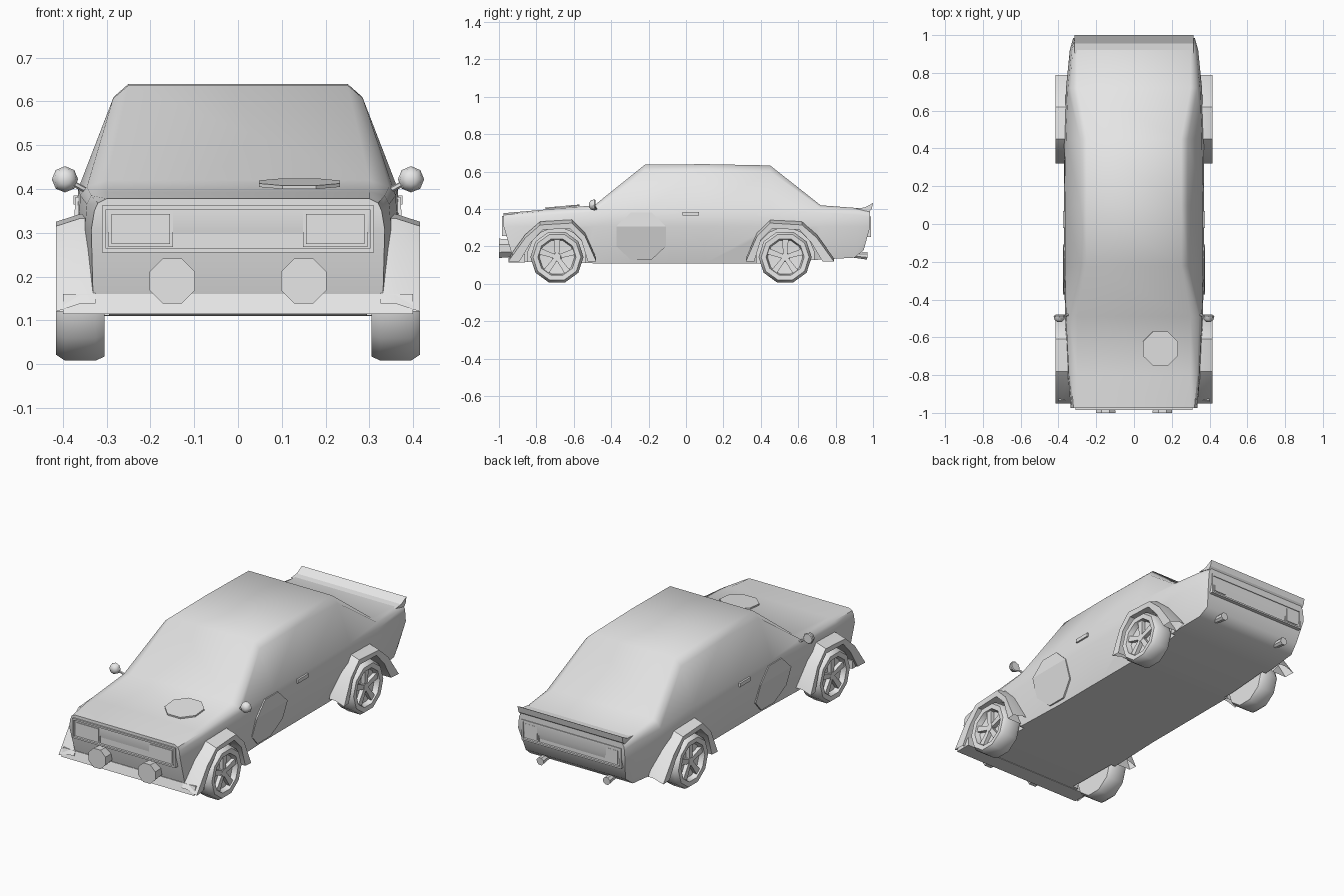
import bpy, bmesh
from math import radians, sin, cos, tau, pi
from mathutils import Vector

if "Cube" in bpy.data.objects:
    bpy.data.objects.remove(bpy.data.objects["Cube"])

paint = bpy.data.materials.new("light grey")
paint.use_nodes = True
paint.diffuse_color = (0.8, 0.8, 0.8, 1)
paint.node_tree.nodes["Principled BSDF"].inputs["Base Color"].default_value = (0.8, 0.8, 0.8, 1)
SIDES = (("left", 1), ("right", -1))


def make(name, verts, faces, smooth=None):
    """Mesh object with outward normals, optionally smoothed below an angle."""
    bm = bmesh.new()
    vs = [bm.verts.new(v) for v in verts]
    for f in faces:
        bm.faces.new([vs[i] for i in f])
    bmesh.ops.recalc_face_normals(bm, faces=bm.faces)
    mesh = bpy.data.meshes.new(name)
    bm.to_mesh(mesh)
    bm.free()
    mesh.materials.append(paint)
    ob = bpy.data.objects.new(name, mesh)
    bpy.context.collection.objects.link(ob)
    if smooth:
        smooth_by(ob, smooth)
    return ob


def smooth_by(ob, angle):
    bpy.ops.object.select_all(action='DESELECT')
    ob.select_set(True)
    bpy.context.view_layer.objects.active = ob
    bpy.ops.object.shade_smooth_by_angle(angle=radians(angle))


def loft(name, rings, closed=True, caps=True, smooth=None):
    """Skin equal-length rings of points."""
    n = len(rings[0])
    verts = [p for r in rings for p in r]
    faces = []
    for k in range(len(rings) - 1):
        for i in range(n if closed else n - 1):
            j = (i + 1) % n
            faces.append((k * n + i, k * n + j, (k + 1) * n + j, (k + 1) * n + i))
    if caps:
        last = (len(rings) - 1) * n
        faces += [tuple(range(n)), tuple(range(last, last + n))]
    return make(name, verts, faces, smooth)


def box(name, x, y, z):
    """Box from (min, max) pairs."""
    return loft(name, [[(x[0], v, z[0]), (x[1], v, z[0]), (x[1], v, z[1]), (x[0], v, z[1])] for v in y])


def extrude_x(name, profile, x0, x1):
    return loft(name, [[(x, y, z) for y, z in profile] for x in (x0, x1)])


def tube(name, a, b, ra, rb, n=8, smooth=None):
    """Tapered cylinder between two points."""
    a, b = Vector(a), Vector(b)
    q = (b - a).to_track_quat('Z', 'Y')
    rings = [[c + q @ Vector((r * cos(tau * (i + .5) / n), r * sin(tau * (i + .5) / n), 0))
              for i in range(n)] for c, r in ((a, ra), (b, rb))]
    return loft(name, rings, smooth=smooth)


# Body stations: y, y at sill, then (half width, z) for sill, crease, shoulder, eave, top
stations = (
    (-.975, -.92, .33, .12, .335, .307, .328, .35, .32, .368, .30, .378),
    (-.80, -.80, .33, .115, .35, .307, .345, .365, .335, .385, .30, .393),
    (-.49, -.49, .32, .11, .365, .307, .36, .385, .345, .405, .30, .42),
    (-.22, -.22, .31, .11, .37, .307, .365, .40, .285, .607, .25, .637),
    (.10, .10, .31, .11, .37, .307, .365, .40, .284, .61, .25, .64),
    (.45, .45, .31, .11, .37, .307, .36, .40, .286, .60, .25, .633),
    (.72, .72, .32, .13, .36, .307, .35, .38, .335, .405, .30, .42),
    (.92, .90, .31, .14, .34, .307, .33, .37, .325, .39, .30, .405),
    (.985, .95, .30, .18, .322, .307, .318, .355, .315, .375, .30, .395),
)
rings = []
for s in stations:
    half = [(s[k], s[1] if k == 2 else s[0], s[k + 1]) for k in range(2, 12, 2)]
    rings.append(half + [(-x, y, z) for x, y, z in reversed(half)])
body = loft("body", rings, caps=False)
bm = bmesh.new()
bm.from_mesh(body.data)
bm.verts.ensure_lookup_table()
for base in (0, (len(stations) - 1) * 10):
    for i in range(4):
        bm.faces.new([bm.verts[base + k] for k in (i, i + 1, 8 - i, 9 - i)])
bmesh.ops.recalc_face_normals(bm, faces=bm.faces)
bm.to_mesh(body.data)
bm.free()

# Wheels, flares and arch cut-outs
AXLES = (("front", -.69, -1), ("rear", .53, 1))
HUB = .143
tyre_profile = ((.305, .07), (.305, .132), (.325, .142), (.395, .142), (.415, .128),
                (.413, .102), (.385, .094), (.378, .02))
lip_outer = ((.26, .12), (.17, .245), (.09, .315), (-.08, .325), (-.15, .255), (-.21, .12))
lip_inner = ((.20, .12), (.14, .22), (.075, .29), (-.07, .295), (-.13, .235), (-.165, .12))
for end, yc, d in AXLES:
    for side, s in SIDES:
        tag = end + "_" + side
        cutter = tube("arch_cutter", (s * .295, yc, HUB), (s * .5, yc, HUB), .157, .157, 16)
        mod = body.modifiers.new("arch", 'BOOLEAN')
        mod.operation, mod.solver, mod.object = 'DIFFERENCE', 'EXACT', cutter
        bpy.context.view_layer.objects.active = body
        bpy.ops.object.modifier_apply(modifier=mod.name)
        bpy.data.objects.remove(cutter)

        loft(tag + "_wheel", [[(s * x, yc + r * cos(tau * i / 10), HUB + r * sin(tau * i / 10))
                               for i in range(10)] for x, r in tyre_profile], smooth=40)
        tube(tag + "_hub", (s * .37, yc, HUB), (s * .402, yc, HUB), .026, .022)
        for k in range(5):
            a = tau * k / 5 + .3
            u, v = Vector((0, cos(a), sin(a))), Vector((0, -sin(a), cos(a)))
            c = Vector((0, yc, HUB))
            loft(tag + "_spoke", [[c + u * r + v * w + Vector((s * x, 0, 0))
                                   for x, w in ((.375, -h), (.375, h), (xo, h), (xo, -h))]
                                  for r, h, xo in ((.01, .011, .40), (.1, .017, .405))])

        def strip(pts, x, grow=0):
            return [(s * x, yc + d * p, z + grow) for p, z in pts]
        loft(tag + "_flare", [strip(lip_inner, .325), strip(lip_inner, .412), strip(lip_outer, .416),
                              strip(lip_outer, .36, .018), strip(lip_outer, .325, .018),
                              strip(lip_inner, .325)], closed=False, caps=False, smooth=30)
smooth_by(body, 45)


# Recessed light panels at both ends
def light_panel(name, half, z0, z1, y, d, lamp):
    def span(a, b):
        return sorted((y + d * a, y + d * b))
    box(name + "_panel", (-half, half), span(-.03, -.008), (z0, z1))
    t = .009
    for label, z in (("lower", z0), ("upper", z1 - t)):
        box(f"{name}_{label}_trim", (-half, half), span(-.03, .004), (z, z + t))
    for side, s in SIDES:
        box(f"{name}_{side}_trim", sorted((s * half, s * (half - t))), span(-.03, .004), (z0, z1))
        box(f"{name}_{side}_lamp_rim", sorted((s * lamp, s * (half - .014))), span(-.02, -.003),
            (z0 + .012, z1 - .012))
        box(f"{name}_{side}_lamp", sorted((s * (lamp + .007), s * (half - .021))), span(-.02, .001),
            (z0 + .019, z1 - .019))


light_panel("grille", .31, .255, .362, -.98, -1, .148)
light_panel("tail", .30, .25, .36, .985, 1, .20)

# Chin spoiler and tail spoiler
extrude_x("chin_spoiler", ((-.95, .115), (-.935, .16), (-.86, .16), (-.86, .115)), -.40, .40)
extrude_x("tail_spoiler", ((.905, .403), (.955, .408), (1, .432), (.993, .40), (.98, .385)), -.315, .315)

# Bonnet roundel
slope = .09
tube("bonnet_roundel", (.14, -.66, .408), (.14, -.66 - .008 * slope, .416), .1, .1)


def side_x(z):
    """Half width of the door skin at height z."""
    return .315 + (z - .11) * .28 if z < .307 else .37 - (z - .307) * .05


for side, s in SIDES:
    # Door roundel bent over the crease
    rows = ((.128, .055), (.20, .132), (.307, .132), (.382, .055))
    loft(side + "_door_roundel", [[(s * (side_x(z) + t), -.24 + w, z)
                                   for t, w in ((-.004, -h), (.005, -h), (.005, h), (-.004, h))]
                                  for z, h in rows])
    box(side + "_door_handle", sorted((s * .355, s * .376)), (-.02, .07), (.365, .385))
    # Door mirror
    tube(side + "_mirror_stalk", (s * .335, -.475, .39), (s * .39, -.495, .42), .007, .006, 6)
    loft(side + "_mirror", [[(s * .395 + r * cos(tau * i / 8), y, .422 + r * sin(tau * i / 8))
                             for i in range(8)]
                            for y, r in ((-.518, .012), (-.508, .025), (-.488, .03), (-.484, .026))],
         smooth=40)
    # Driving lamp and exhaust
    tube(side + "_driving_lamp", (s * .15, -.93, .19), (s * .15, -1, .19), .05, .056)
    tube(side + "_exhaust", (s * .2, .86, .158), (s * .2, .97, .15), .014, .022)
